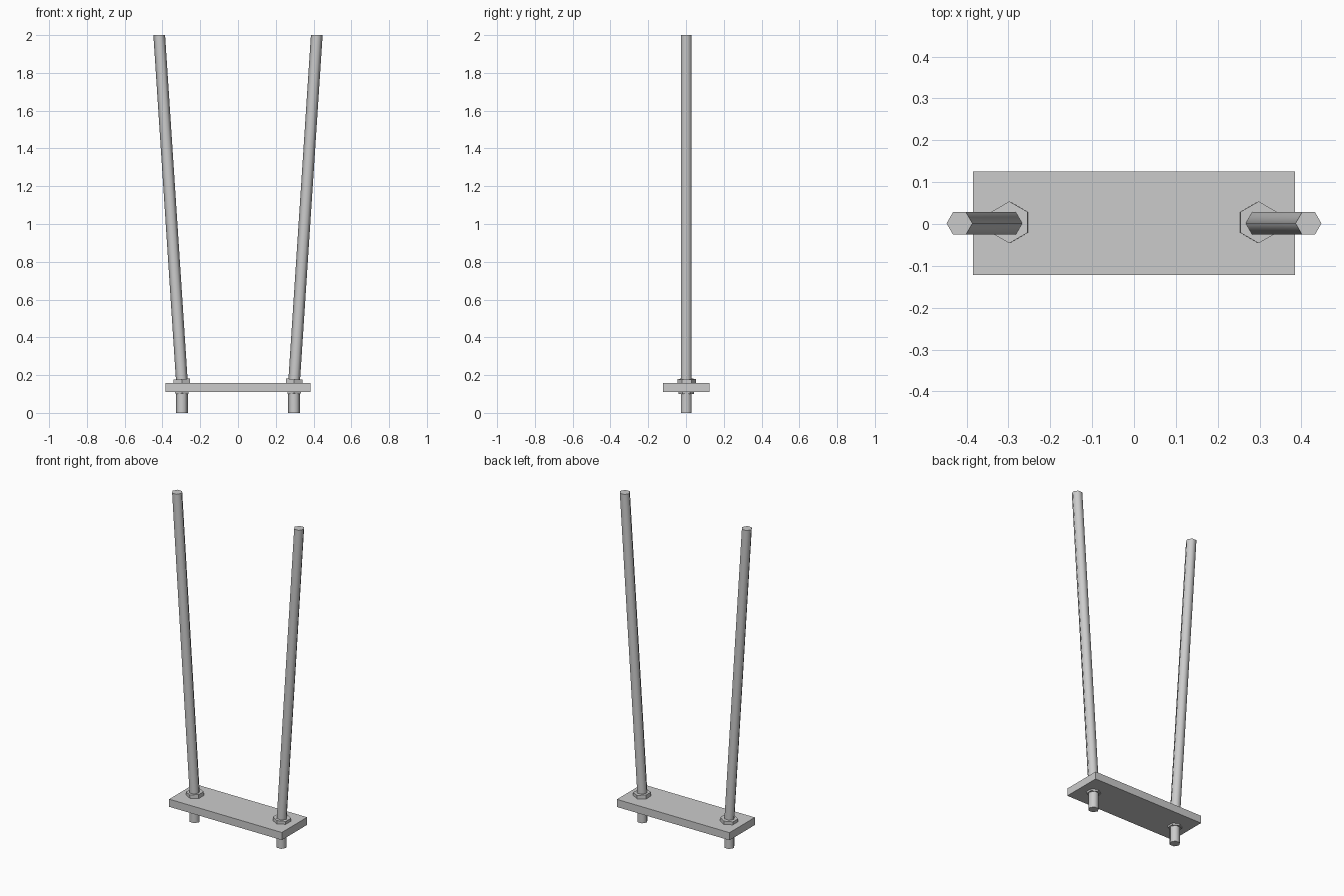
import bpy, bmesh, math

cube = bpy.data.objects.get("Cube")
if cube:
    bpy.data.objects.remove(cube, do_unlink=True)

# Single grey finish
grey = bpy.data.materials.new("grey metal")
grey.use_nodes = True
COLOUR = (0.6, 0.6, 0.6, 1)
grey.diffuse_color = COLOUR
grey.node_tree.nodes["Principled BSDF"].inputs["Base Color"].default_value = COLOUR


def finish(bm, name, smooth=False):
    bmesh.ops.recalc_face_normals(bm, faces=bm.faces)
    mesh = bpy.data.meshes.new(name)
    bm.to_mesh(mesh)
    bm.free()
    mesh.materials.append(grey)
    obj = bpy.data.objects.new(name, mesh)
    bpy.context.collection.objects.link(obj)
    if smooth:
        bpy.ops.object.select_all(action='DESELECT')
        obj.select_set(True)
        bpy.context.view_layer.objects.active = obj
        bpy.ops.object.shade_smooth_by_angle(angle=math.radians(65))
    return obj


def hex_loft(name, rings, turn=0, slope=0, smooth=False):
    """Six-sided solid through rings of (x, y, z, radius); slope tilts each ring along x."""
    bm = bmesh.new()
    loops = []
    for x, y, z, r in rings:
        loop = []
        for i in range(6):
            a = turn + i * math.pi / 3
            dx = r * math.cos(a)
            loop.append(bm.verts.new((x + dx, y + r * math.sin(a), z + slope * dx)))
        loops.append(loop)
    for low, high in zip(loops, loops[1:]):
        for i in range(6):
            j = (i + 1) % 6
            bm.faces.new((low[i], low[j], high[j], high[i]))
    bm.faces.new(loops[0])
    bm.faces.new(loops[-1])
    return finish(bm, name, smooth)


# Flat base plate
bm = bmesh.new()
bmesh.ops.create_cube(bm, size=1)
for v in bm.verts:
    v.co = (v.co.x * 0.77, v.co.y * 0.247 + 0.0015, v.co.z * 0.047 + 0.1345)
finish(bm, "base_plate")

for side, s in (("left", 1), ("right", -1)):
    # Bent hexagonal rod: upright below the plate, leaning outward above it
    hex_loft(side + "_rod", [(s * 0.297, 0.0015, 0, 0.031),
                             (s * 0.297, 0.0015, 0.165, 0.031),
                             (s * 0.417, 0.0015, 2, 0.031)], smooth=True)
    # Upper collar leans with the rod
    hex_loft(side + "_upper_collar", [(s * 0.297, 0.004, 0.150, 0.050),
                                      (s * 0.298, 0.004, 0.179, 0.050)],
             turn=math.pi / 6, slope=-s * 0.065)
    # Small lower collar under the plate
    hex_loft(side + "_lower_collar", [(s * 0.297, 0.0015, 0.101, 0.040),
                                      (s * 0.297, 0.0015, 0.115, 0.042)],
             turn=math.pi / 6)
